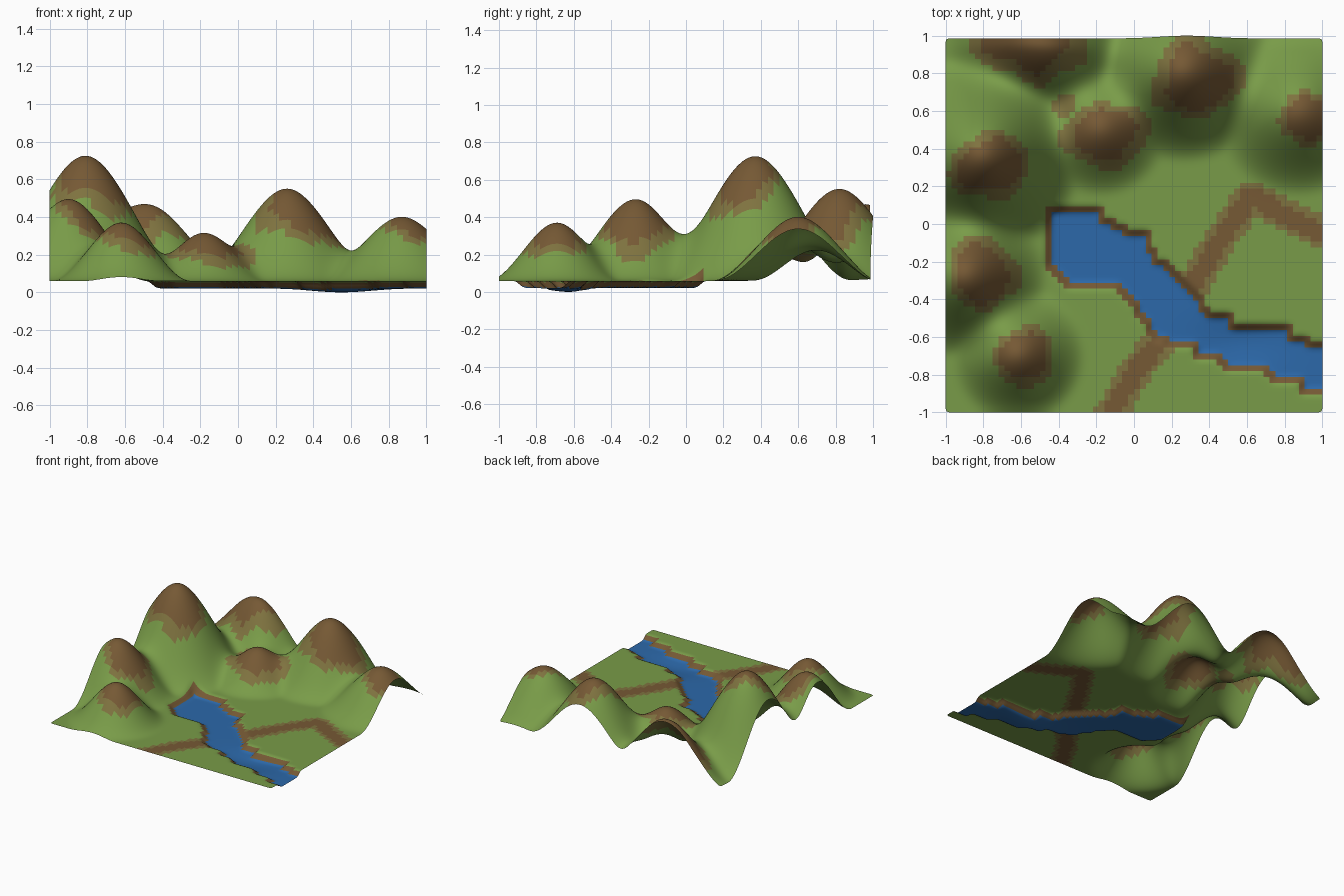
import bpy, bmesh, math
from mathutils import Vector

if "Cube" in bpy.data.objects:
    bpy.data.objects.remove(bpy.data.objects["Cube"])

N = 64            # colour cells per side
PLAIN = 0.06      # height of the flat ground
WATER = 0.022

# hills: x, y, height above plain, radius
HILLS = [(-0.81, 0.37, 0.67, 0.55), (-0.90, -0.27, 0.44, 0.45), (-0.62, -0.69, 0.315, 0.37),
         (-0.18, 0.51, 0.26, 0.37), (0.26, 0.82, 0.495, 0.50), (0.87, 0.60, 0.345, 0.46),
         (-0.42, 0.95, 0.35, 0.42), (-0.64, 1.0, 0.28, 0.40)]

# bare earth patches: x, y, half width, half depth
PATCHES = [(-0.76, 0.31, 0.20, 0.19), (-0.81, -0.26, 0.19, 0.18), (-0.58, -0.71, 0.14, 0.16),
           (-0.15, 0.47, 0.22, 0.17), (0.33, 0.77, 0.23, 0.21), (0.93, 0.56, 0.16, 0.14),
           (-0.55, 0.98, 0.28, 0.21)]

# footpath on each bank
PATHS = [[(0.28, -0.38), (0.45, -0.1), (0.62, 0.15), (0.8, 0.05), (1.02, -0.06)],
         [(0.2, -0.56), (0.02, -0.76), (-0.13, -1.02)]]

# outline of the water
RIVER = [(-.45, .07), (-.20, .07), (-.18, 0), (-.07, -.03), (-.05, -.06), (.06, -.07), (.08, -.18),
         (.20, -.28), (.30, -.37), (.38, -.49), (.50, -.50), (.51, -.56), (.80, -.56), (.83, -.62),
         (1.05, -.69), (1.05, -.88), (.92, -.87), (.89, -.81), (.74, -.80), (.72, -.75), (.50, -.75),
         (.47, -.69), (.36, -.68), (.34, -.63), (.20, -.63), (.10, -.55), (.03, -.43), (-.08, -.32),
         (-.32, -.32), (-.40, -.24), (-.45, -.18)]


def hill_height(x, y):
    total = 0
    for hx, hy, h, r in HILLS:
        t = max(0, 1 - math.hypot(x - hx, y - hy) / r)
        total += (h * t * t * (3 - 2 * t)) ** 1.5
    return PLAIN + total ** (2 / 3)


def in_river(x, y):
    inside = False
    for (ax, ay), (bx, by) in zip(RIVER, RIVER[1:] + RIVER[:1]):
        if (ay > y) != (by > y) and x < ax + (y - ay) * (bx - ax) / (by - ay):
            inside = not inside
    return inside


def path_distance(x, y):
    p, best = Vector((x, y)), 9
    for path in PATHS:
        for a, b in zip(path, path[1:]):
            a, b = Vector(a), Vector(b)
            t = min(1, max(0, (p - a).dot(b - a) / (b - a).length_squared))
            best = min(best, (p - a.lerp(b, t)).length)
    return best


def ground_kind(x, y):
    """0 grass, 1 earth, 2 dry grass"""
    wobble = 0.08 * math.sin(23 * x + 5 * y) + 0.08 * math.sin(19 * y - 7 * x)
    d = min(math.hypot((x - px) / rx, (y - py) / ry) for px, py, rx, ry in PATCHES) + wobble
    p = path_distance(x, y)
    if d < 0.8 or p < 0.05:
        return 1
    if d < 1.05 or p < 0.085 or math.hypot(x + 0.37, y - 0.63) < 0.06:
        return 2
    return 0


def material(name, color):
    m = bpy.data.materials.new(name)
    m.diffuse_color = (*color, 1)
    m.use_nodes = True
    m.node_tree.nodes["Principled BSDF"].inputs["Base Color"].default_value = m.diffuse_color
    return m


# terrain grid
def pos(i):
    return -1 + 2 * i / N

river = {(i, j) for i in range(N) for j in range(N)
         if in_river(pos(i + 0.5), pos(j + 0.5))}
wet = {(i + a, j + b) for i, j in river for a in (0, 1) for b in (0, 1)}

bm = bmesh.new()
verts = {}
for i in range(N + 1):
    for j in range(N + 1):
        x, y = pos(i), pos(j)
        if (i, j) in wet:
            z = WATER - 0.022 * math.exp(-((x - 0.55) / 0.22) ** 2 - ((y + 0.63) / 0.12) ** 2)
        else:
            z = hill_height(x, y)
        # back edge bows out slightly behind the tall hill
        if y > 0.9:
            y -= 0.15 * (y - 0.9) * (1 - math.exp(-((x - 0.28) / 0.2) ** 2))
        verts[i, j] = bm.verts.new((x, y, z))
for i in range(N):
    for j in range(N):
        corners = [(i, j), (i + 1, j), (i + 1, j + 1), (i, j + 1)]
        f = bm.faces.new([verts[c] for c in corners])
        f.smooth = True
        if (i, j) in river:
            f.material_index = 3
        elif any(c in wet for c in corners):
            f.material_index = 1
        else:
            f.material_index = ground_kind(pos(i + 0.5), pos(j + 0.5))
mesh = bpy.data.meshes.new("terrain")
bm.to_mesh(mesh)
bm.free()
for name, color in [("grass", (0.19, 0.33, 0.065)), ("earth", (0.18, 0.10, 0.035)),
                    ("dry_grass", (0.21, 0.17, 0.05)), ("water", (0.025, 0.14, 0.40))]:
    mesh.materials.append(material(name, color))
terrain = bpy.data.objects.new("terrain", mesh)
bpy.context.collection.objects.link(terrain)

# round the stepped river banks and the corners
sub = terrain.modifiers.new("smooth", 'SUBSURF')
sub.levels = sub.render_levels = 1
